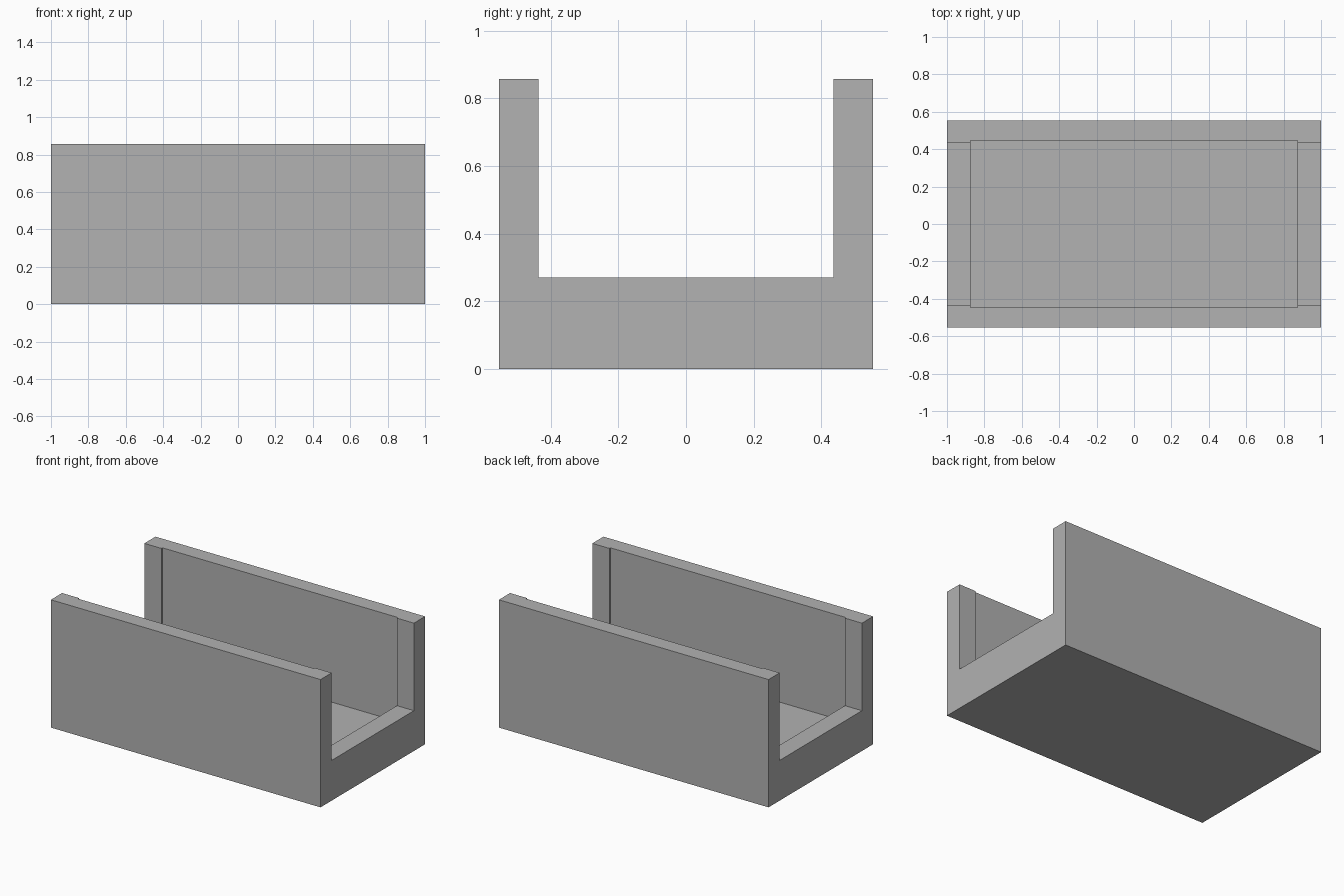
import bpy
import bmesh

# Remove the default object
cube = bpy.data.objects.get("Cube")
if cube:
    bpy.data.objects.remove(cube, do_unlink=True)

# Overall size, end notch and inner cavity (half widths and heights)
LENGTH, WIDTH, HEIGHT = 1.0, 0.554, 0.857
NOTCH_WIDTH, SILL = 0.436, 0.27
CAVITY_LENGTH, CAVITY_WIDTH, FLOOR = 0.874, 0.447, 0.158

grey = bpy.data.materials.new("plain_grey")
grey.use_nodes = True
colour = (0.445, 0.445, 0.445, 1.0)
grey.diffuse_color = colour
grey.node_tree.nodes["Principled BSDF"].inputs["Base Color"].default_value = colour


def make_object(name, bm):
    """Turn a bmesh into a grey scene object."""
    bmesh.ops.recalc_face_normals(bm, faces=bm.faces)
    mesh = bpy.data.meshes.new(name)
    bm.to_mesh(mesh)
    bm.free()
    mesh.materials.append(grey)
    obj = bpy.data.objects.new(name, mesh)
    bpy.context.collection.objects.link(obj)
    return obj


def extrude_profile(name, profile, half_length):
    """Sweep a (y, z) outline along x."""
    bm = bmesh.new()
    face = bm.faces.new([bm.verts.new((-half_length, y, z)) for y, z in profile])
    swept = bmesh.ops.extrude_face_region(bm, geom=[face])["geom"]
    verts = [v for v in swept if isinstance(v, bmesh.types.BMVert)]
    bmesh.ops.translate(bm, verts=verts, vec=(2 * half_length, 0, 0))
    return make_object(name, bm)


# U-shaped trough with low sills and tall side walls
half = [(WIDTH, 0), (WIDTH, HEIGHT), (NOTCH_WIDTH, HEIGHT), (NOTCH_WIDTH, SILL)]
outline = half + [(-y, z) for y, z in reversed(half)]
trough = extrude_profile("trough", outline, LENGTH)

# Rectangular cavity sunk into the floor and the inner wall faces
top = HEIGHT + 0.2
box = [(-CAVITY_WIDTH, FLOOR), (CAVITY_WIDTH, FLOOR), (CAVITY_WIDTH, top), (-CAVITY_WIDTH, top)]
cutter = extrude_profile("cavity_cutter", box, CAVITY_LENGTH)
cutter.hide_render = True
cutter.hide_set(True)

cut = trough.modifiers.new("cavity", "BOOLEAN")
cut.operation = "DIFFERENCE"
cut.solver = "EXACT"
cut.object = cutter
bpy.context.view_layer.objects.active = trough
trough.select_set(True)
bpy.ops.object.modifier_apply(modifier=cut.name)
bpy.data.objects.remove(cutter, do_unlink=True)
